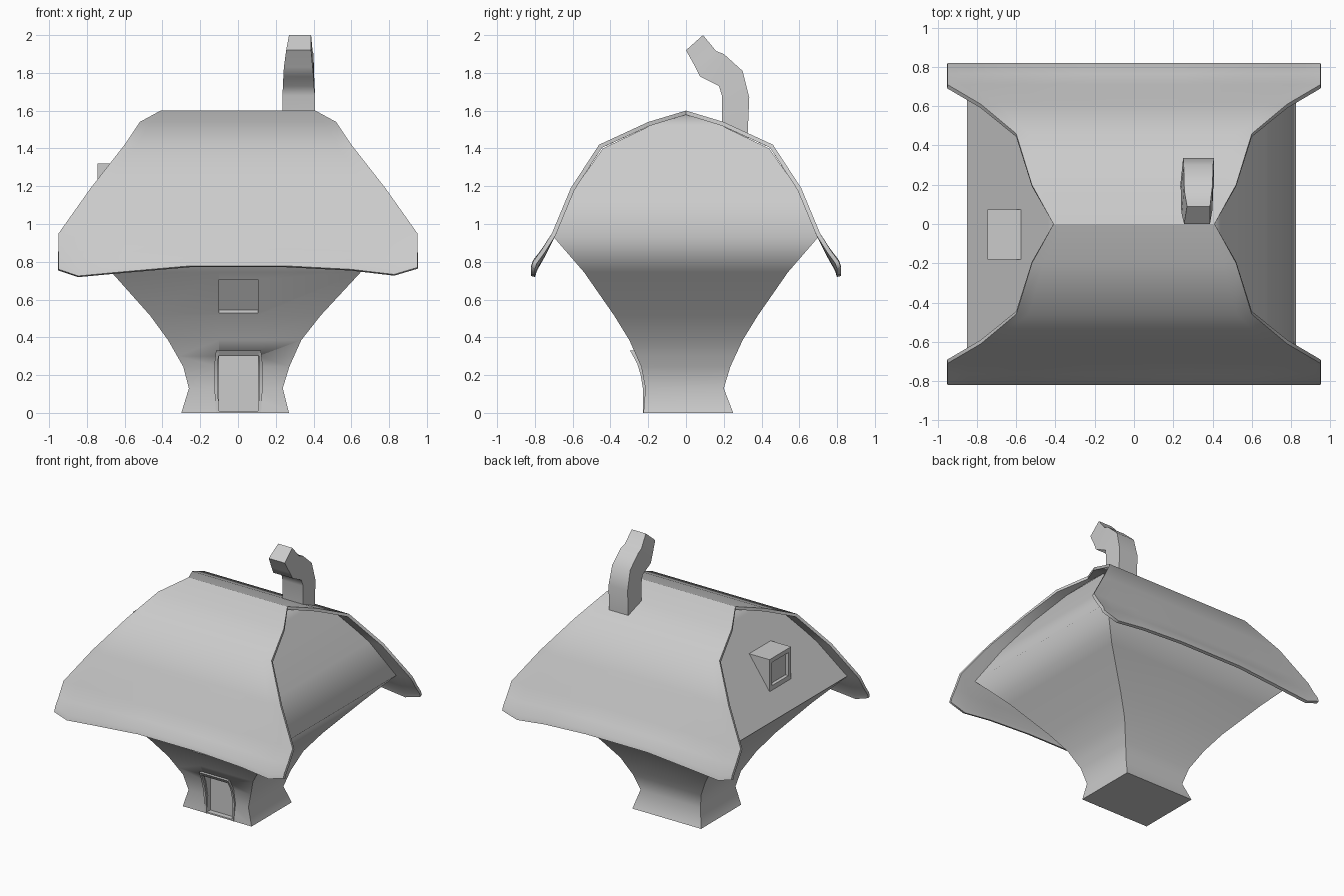
import bpy, bmesh, math
from mathutils import Matrix

if "Cube" in bpy.data.objects:
    bpy.data.objects.remove(bpy.data.objects["Cube"])

plaster = bpy.data.materials.new("plain_grey")
plaster.diffuse_color = (0.6, 0.6, 0.6, 1)
plaster.use_nodes = True
plaster.node_tree.nodes["Principled BSDF"].inputs["Base Color"].default_value = plaster.diffuse_color


def make(name, verts, faces):
    mesh = bpy.data.meshes.new(name)
    mesh.from_pydata(verts, [], faces)
    obj = bpy.data.objects.new(name, mesh)
    bpy.context.collection.objects.link(obj)
    mesh.materials.append(plaster)
    bm = bmesh.new()
    bm.from_mesh(mesh)
    bmesh.ops.recalc_face_normals(bm, faces=bm.faces)
    bm.to_mesh(mesh)
    bm.free()
    return obj


def loft(name, rings):
    """Skin four-cornered rings and cap both ends."""
    n = len(rings)
    faces = [(4*i + k, 4*i + (k+1) % 4, 4*i + 4 + (k+1) % 4, 4*i + 4 + k)
             for i in range(n - 1) for k in range(4)]
    faces += [(3, 2, 1, 0), tuple(range(4*n - 4, 4*n))]
    return make(name, [v for r in rings for v in r], faces)


def box(name, x0, x1, y0, y1, z0, z1):
    return loft(name, [[(x0, y0, z), (x1, y0, z), (x1, y1, z), (x0, y1, z)] for z in (z0, z1)])


def apply_modifiers(obj):
    deps = bpy.context.evaluated_depsgraph_get()
    obj.data = bpy.data.meshes.new_from_object(obj.evaluated_get(deps))
    obj.modifiers.clear()


def cut(obj, cutter):
    cutter.hide_render = True
    mod = obj.modifiers.new("cut", 'BOOLEAN')
    mod.operation, mod.object, mod.solver = 'DIFFERENCE', cutter, 'EXACT'
    apply_modifiers(obj)
    bpy.data.objects.remove(cutter)


def slice_at(obj, axis, values):
    """Add edge loops across the mesh so openings keep clean shading."""
    bm = bmesh.new()
    bm.from_mesh(obj.data)
    for v in values:
        co = [0, 0, 0]
        co[axis] = v
        no = [0, 0, 0]
        no[axis] = 1
        bmesh.ops.bisect_plane(bm, geom=bm.verts[:] + bm.edges[:] + bm.faces[:],
                               plane_co=co, plane_no=no)
    bm.to_mesh(obj.data)
    bm.free()


def smooth(obj):
    """Smooth along each side, sharp where the facing direction turns a corner."""
    bm = bmesh.new()
    bm.from_mesh(obj.data)
    for f in bm.faces:
        f.smooth = True
    for e in bm.edges:
        if len(e.link_faces) != 2:
            continue
        a, b = (f.normal for f in e.link_faces)
        if a.length < 0.5 or b.length < 0.5:
            continue
        h, k = a.xy, b.xy
        turned = h.length > 0.1 and k.length > 0.1 and h.angle(k) > 0.8
        e.smooth = not (turned or a.angle(b) > math.radians(75))
    bm.to_mesh(obj.data)
    bm.free()


# House body: flared walls rising into inward-sloping gable ends
body_rows = [  # z, x0, x1, y0, y1
    (0, -.30, .27, -.225, .25), (.13, -.26, .237, -.215, .20),
    (.245, -.29, .272, -.237, .235), (.385, -.37, .335, -.30, .30),
    (.515, -.465, .437, -.38, .38), (.745, -.67, .65, -.54, .54),
    (.93, -.85, .825, -.70, .70), (1.18, -.675, .675, -.595, .595),
    (1.40, -.52, .52, -.44, .44), (1.52, -.44, .44, -.19, .19),
    (1.575, -.385, .385, -.01, .01)]
body = loft("house_body", [[(a, c, z), (b, c, z), (b, d, z), (a, d, z)]
                           for z, a, b, c, d in body_rows])
slice_at(body, 0, (-.10, .107))
slice_at(body, 2, (.01, .30))

# Doorway and upper window recesses
cut(body, box("door_cutter", -.10, .107, -.6, -.185, .01, .30))
window = box("window_cutter", -.10, .107, -.1, .03, -.109, .109)
tilt = math.atan2(.16, .23)
window.data.transform(Matrix.Translation((0, -.452, .617)) @ Matrix.Rotation(tilt, 4, 'X'))
cut(body, window)
smooth(body)

# Door frame: posts following the wall curve, and a sloped lintel
posts = [(0, -.228), (.13, -.228), (.20, -.24), (.26, -.258), (.325, -.293)]
for name, x0, x1, bow in (("door_post_left", -.117, -.10, -.008),
                          ("door_post_right", .107, .122, .008)):
    rings = []
    for i, (z, y) in enumerate(posts):
        s = bow if 0 < i < 4 else 0
        rings.append([(x0 + s, y, z), (x1 + s, y, z), (x1 + s, y + .04, z), (x0 + s, y + .04, z)])
    smooth(loft(name, rings))
loft("door_lintel", [[(-.117, y, z), (.122, y, z), (.122, -.24, z), (-.117, -.24, z)]
                     for y, z in ((-.278, .302), (-.297, .33))])

# Roof: curved cross-section, narrowing to the ridge, with a wavy rolled eave
half = [(0, 1.6, .41), (.2, 1.54, .52), (.46, 1.42, .60), (.61, 1.19, .78),
        (.71, .95, .95), (.765, .865, .95), (.81, .805, .95), (.82, .775, .95)]
rows = [(-y, z, w) for y, z, w in half[:0:-1]] + half
columns = [(-1, -.015), (-.89, -.05), (-.63, -.027), (-.27, .003),
           (.27, .003), (.63, -.015), (.87, -.042), (1, -.005)]
verts = []
for y, z, w in rows:
    share = max(0, (abs(y) - .71) / .11)
    verts += [(c * w, y, z + dip * share) for c, dip in columns]
n = len(columns)
roof = make("roof", verts, [(r*n + c, r*n + c + 1, r*n + n + c + 1, r*n + n + c)
                            for r in range(len(rows) - 1) for c in range(n - 1)])
if sum(p.normal.z for p in roof.data.polygons) < 0:
    roof.data.flip_normals()
shell = roof.modifiers.new("shell", 'SOLIDIFY')
shell.thickness, shell.offset = .022, -1
apply_modifiers(roof)
smooth(roof)

# Crooked chimney
stack = [  # inner y, z, outer y, z, x range
    (.19, 1.46, .325, 1.44, .235, .408), (.19, 1.68, .335, 1.67, .235, .408),
    (.175, 1.73, .30, 1.81, .238, .402), (.075, 1.78, .20, 1.90, .24, .40),
    (.05, 1.83, .16, 1.915, .243, .395), (0, 1.92, .09, 2.0, .255, .387)]
smooth(loft("chimney", [[(a, yi, zi), (b, yi, zi), (b, yo, zo), (a + .015, yo, zo)]
                        for yi, zi, yo, zo, a, b in stack]))

# Dormer on the left gable, with a recessed window
dormer = box("dormer", -.745, -.56, -.18, .075, 1.08, 1.32)
cut(dormer, box("dormer_cutter", -.9, -.72, -.148, .043, 1.115, 1.288))
